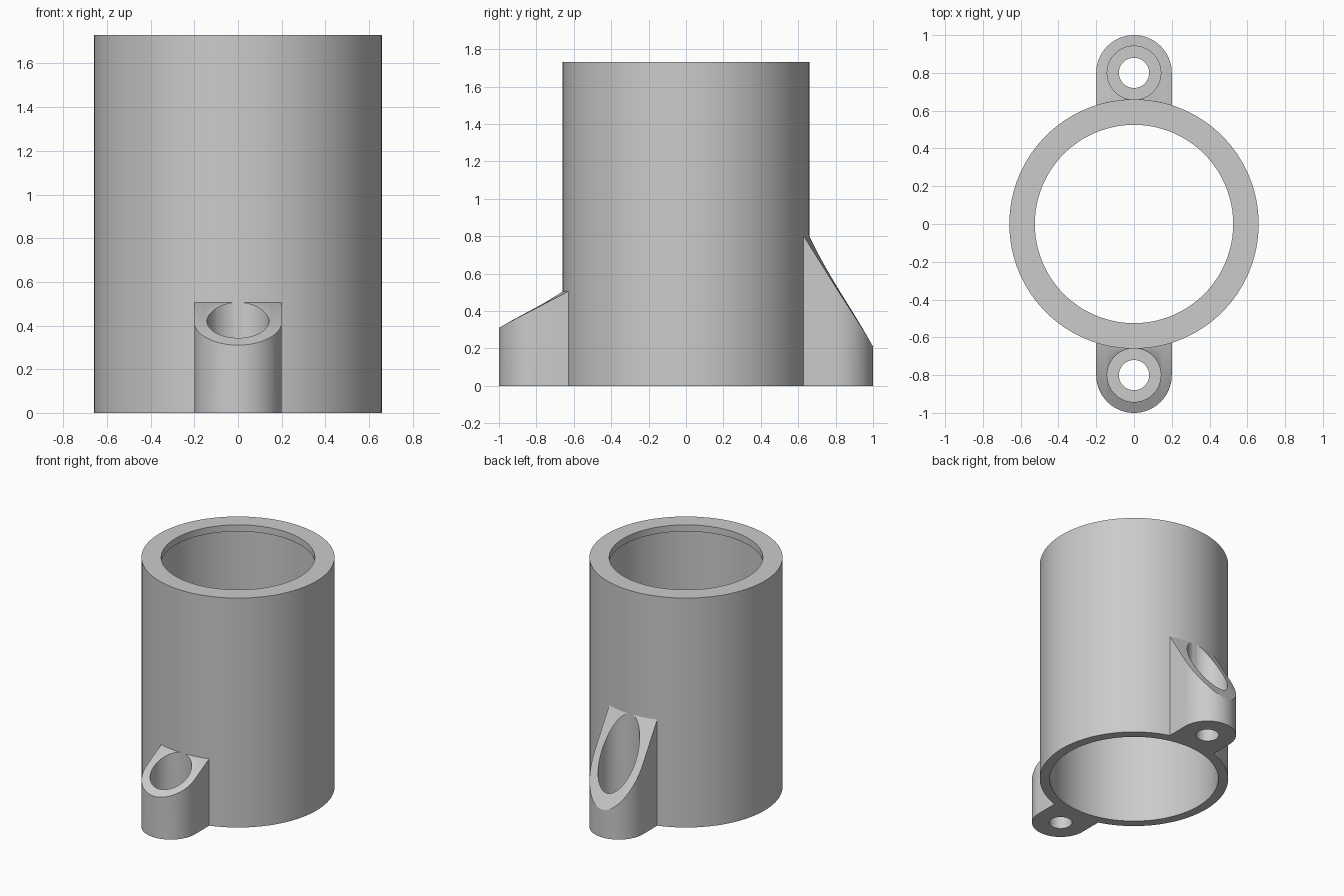
import bpy, bmesh, math

if "Cube" in bpy.data.objects:
    bpy.data.objects.remove(bpy.data.objects["Cube"])

R = 0.66          # tube outer radius
LUG_Y = 0.8       # distance of screw axis from tube axis
LUG_R = 0.2

grey = bpy.data.materials.new("plain grey")
grey.use_nodes = True
colour = (0.6, 0.6, 0.6, 1)
grey.diffuse_color = colour
grey.node_tree.nodes["Principled BSDF"].inputs["Base Color"].default_value = colour


def finish(name, bm):
    bmesh.ops.remove_doubles(bm, verts=bm.verts, dist=1e-5)
    bmesh.ops.recalc_face_normals(bm, faces=bm.faces)
    mesh = bpy.data.meshes.new(name)
    bm.to_mesh(mesh)
    bm.free()
    mesh.materials.append(grey)
    obj = bpy.data.objects.new(name, mesh)
    bpy.context.collection.objects.link(obj)
    return obj


def select(obj):
    bpy.ops.object.select_all(action='DESELECT')
    obj.select_set(True)
    bpy.context.view_layer.objects.active = obj


def smooth(obj):
    select(obj)
    bpy.ops.object.shade_smooth_by_angle(angle=math.radians(30))


def lathe(name, profile, steps, closed):
    """Spin an (r, z) profile around the z axis."""
    bm = bmesh.new()
    verts = [bm.verts.new((r, 0, z)) for r, z in profile]
    edges = [bm.edges.new(p) for p in zip(verts, verts[1:])]
    if closed:
        edges.append(bm.edges.new((verts[-1], verts[0])))
    bmesh.ops.spin(bm, geom=verts + edges, cent=(0, 0, 0), axis=(0, 0, 1),
                   angle=math.tau, steps=steps)
    return finish(name, bm)


def lug(name, side, z_low, z_high, columns=48):
    """Rounded screw lug whose top slopes up to the tube wall."""
    bm = bmesh.new()
    rows = []
    for i in range(columns + 1):
        x = -LUG_R * math.cos(math.pi * i / columns)
        outer = LUG_Y + math.sqrt(max(0, LUG_R ** 2 - x * x))
        wall = math.sqrt(R ** 2 - x * x)
        inner = math.sqrt((R - 0.005) ** 2 - x * x)
        z_out = z_low + (z_high - z_low) * (1 - outer) / (1 - wall)
        loop = [(inner, 0), (outer, 0), (outer, z_out), (wall, z_high), (inner, z_high)]
        rows.append([bm.verts.new((x, side * y, z)) for y, z in loop])
    for a, b in zip(rows, rows[1:]):
        for j in range(len(a)):
            k = (j + 1) % len(a)
            bm.faces.new((a[j], a[k], b[k], b[j]))
    bm.faces.new(rows[0])
    bm.faces.new(rows[-1])
    obj = finish(name, bm)

    # Stepped screw hole with counterbore
    cutter = lathe("hole_cutter", [(0, -0.1), (0.08, -0.1), (0.08, 0.13),
                                   (0.142, 0.13), (0.142, 1), (0, 1)], 64, False)
    cutter.location.y = side * LUG_Y
    cutter.hide_render = True
    select(obj)
    cut = obj.modifiers.new("screw hole", 'BOOLEAN')
    cut.operation = 'DIFFERENCE'
    cut.solver = 'EXACT'
    cut.object = cutter
    bpy.context.view_layer.update()
    bpy.ops.object.modifier_apply(modifier=cut.name)
    bpy.data.objects.remove(cutter)
    smooth(obj)


# Tube with a narrower lip at the top
tube = lathe("tube", [(R, 0), (R, 1.73), (0.525, 1.73), (0.525, 1.68),
                      (0.59, 1.68), (0.59, 0)], 128, True)
smooth(tube)

# Short lug in front, tall lug behind
lug("front_lug", -1, 0.31, 0.505)
lug("back_lug", 1, 0.21, 0.8)
